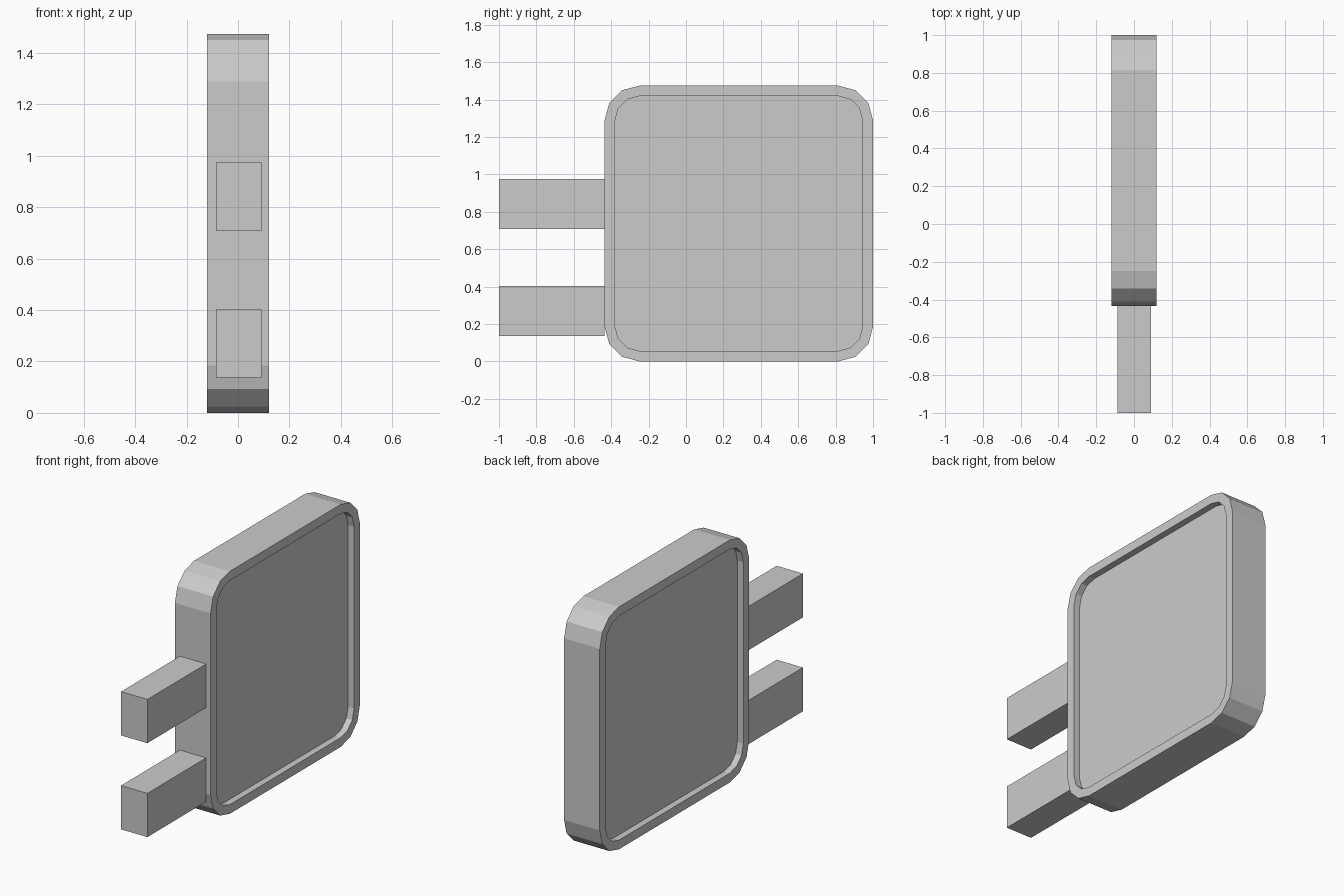
import bpy, bmesh, math
from mathutils import Vector

cube = bpy.data.objects.get("Cube")
if cube:
    bpy.data.objects.remove(cube, do_unlink=True)

GREY = (0.6, 0.6, 0.6, 1)
mat = bpy.data.materials.new("light_grey")
mat.use_nodes = True
mat.diffuse_color = GREY
mat.node_tree.nodes["Principled BSDF"].inputs["Base Color"].default_value = GREY


def add_object(name, bm):
    bmesh.ops.recalc_face_normals(bm, faces=bm.faces)
    mesh = bpy.data.meshes.new(name)
    bm.to_mesh(mesh)
    bm.free()
    mesh.materials.append(mat)
    obj = bpy.data.objects.new(name, mesh)
    bpy.context.collection.objects.link(obj)
    return obj


# Rounded plate outline: four corner centres, three flat segments per corner
Y0, Y1, TOP, CORNER, HALF = -0.435, 1.0, 1.474, 0.185, 0.12
RIM, DEPTH, STEPS = 0.056, 0.04, 3


def ring(bm, x, radius):
    verts = []
    corners = [(Y1 - CORNER, TOP - CORNER), (Y0 + CORNER, TOP - CORNER),
               (Y0 + CORNER, CORNER), (Y1 - CORNER, CORNER)]
    for quarter, (y, z) in enumerate(corners):
        for step in range(STEPS + 1):
            a = math.pi / 2 * (quarter + step / STEPS)
            verts.append(bm.verts.new((x, y + radius * math.cos(a), z + radius * math.sin(a))))
    return verts


# Plate with a raised rim around a recessed panel on both sides
bm = bmesh.new()
rings = [ring(bm, HALF - DEPTH, CORNER - RIM), ring(bm, HALF, CORNER - RIM),
         ring(bm, HALF, CORNER), ring(bm, -HALF, CORNER),
         ring(bm, -HALF, CORNER - RIM), ring(bm, DEPTH - HALF, CORNER - RIM)]
for a, b in zip(rings, rings[1:]):
    for i in range(len(a)):
        j = (i + 1) % len(a)
        bm.faces.new((a[i], a[j], b[j], b[i]))
bm.faces.new(rings[0])
bm.faces.new(rings[-1])
add_object("rimmed_plate", bm)

# Two square-ended prongs on the front edge
for name, z in (("lower_prong", 0.27), ("upper_prong", 0.841)):
    bm = bmesh.new()
    bmesh.ops.create_cube(bm, size=1)
    length = Y0 + 1
    bmesh.ops.scale(bm, vec=Vector((0.177, length, 0.266)), verts=bm.verts)
    bmesh.ops.translate(bm, vec=Vector((0.002, -1 + length / 2, z)), verts=bm.verts)
    add_object(name, bm)
